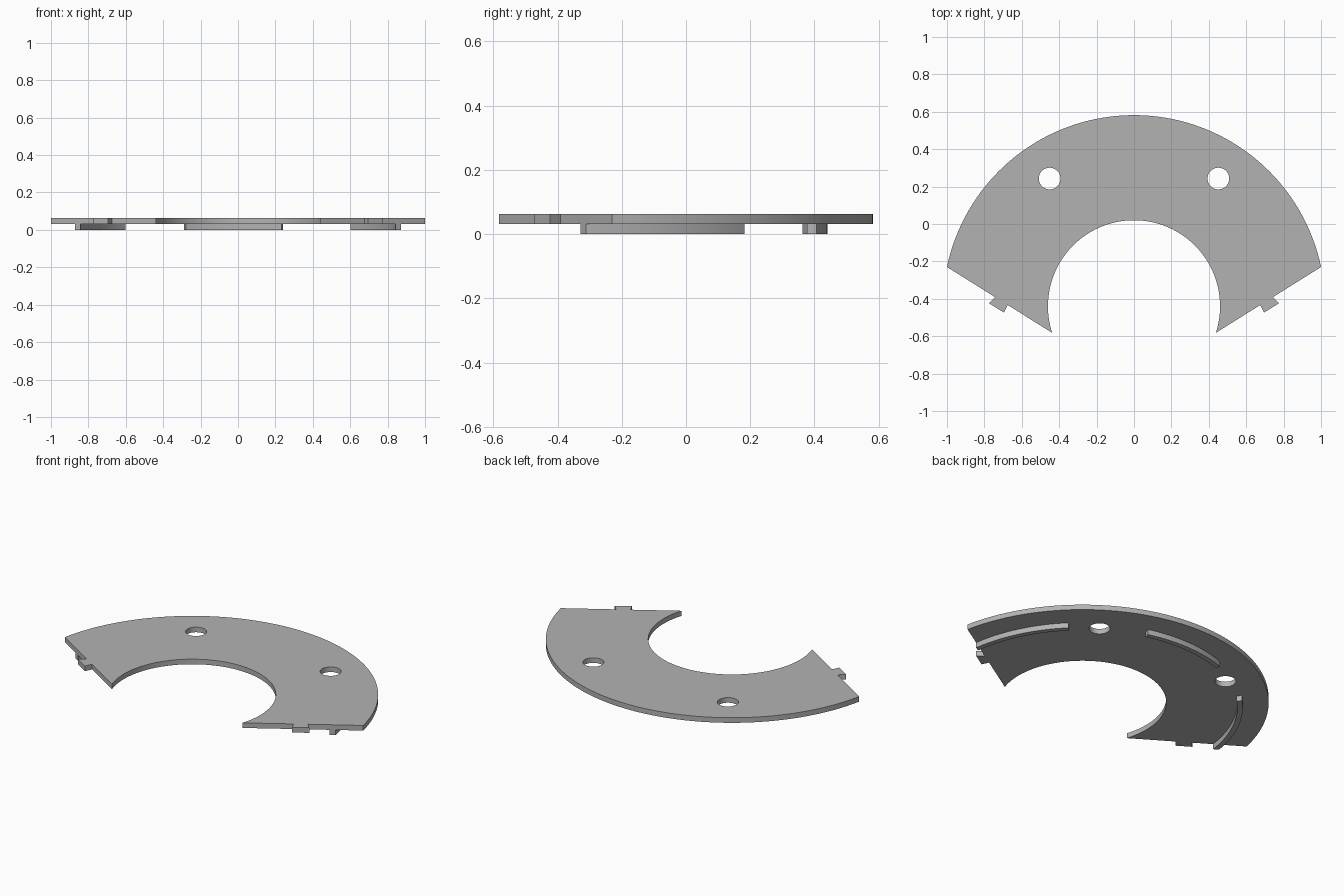
import bpy
import bmesh
from math import atan2, cos, sin, hypot, radians, pi
from mathutils import Vector

if "Cube" in bpy.data.objects:
    bpy.data.objects.remove(bpy.data.objects["Cube"], do_unlink=True)

CENTRE = Vector((0, -0.44))
OUTER, INNER = 1.022, 0.46
RIB_OUT, RIB_IN = 0.88, 0.85
UNDERSIDE, TOP = 0.032, 0.063
OUT_CORNER, IN_CORNER = Vector((1, -0.23)), Vector((0.437, -0.582))

grey = bpy.data.materials.new("plain grey")
grey.use_nodes = True
colour = (0.45, 0.45, 0.45, 1)
grey.diffuse_color = colour
grey.node_tree.nodes["Principled BSDF"].inputs["Base Color"].default_value = colour


def arc(radius, start, end, steps):
    """Points on an arc about the ring centre."""
    angles = [start + (end - start) * i / steps for i in range(steps + 1)]
    return [CENTRE + radius * Vector((cos(a), sin(a))) for a in angles]


def angle_of(point):
    d = point - CENTRE
    return atan2(d.y, d.x)


def mirrored(points):
    return [Vector((-p.x, p.y)) for p in reversed(points)]


def prism(name, outline, bottom, top):
    """Extrude a counter-clockwise outline upward."""
    bm = bmesh.new()
    face = bm.faces.new([bm.verts.new((p.x, p.y, bottom)) for p in outline])
    lid = bmesh.ops.extrude_face_region(bm, geom=[face])["geom"]
    verts = [v for v in lid if isinstance(v, bmesh.types.BMVert)]
    bmesh.ops.translate(bm, verts=verts, vec=(0, 0, top - bottom))
    bmesh.ops.recalc_face_normals(bm, faces=bm.faces)
    mesh = bpy.data.meshes.new(name)
    bm.to_mesh(mesh)
    bm.free()
    mesh.materials.append(grey)
    obj = bpy.data.objects.new(name, mesh)
    bpy.context.collection.objects.link(obj)
    return obj


def smooth(obj):
    bpy.ops.object.select_all(action="DESELECT")
    obj.select_set(True)
    bpy.context.view_layer.objects.active = obj
    bpy.ops.object.shade_smooth_by_angle(angle=radians(30))


def cut_radius_angle(radius):
    """Angle at which a circle about the ring centre meets the slanted end."""
    along = (OUT_CORNER - IN_CORNER).normalized()
    start = IN_CORNER - CENTRE
    b = start.dot(along)
    t = -b + (b * b - start.length_squared + radius * radius) ** 0.5
    return angle_of(CENTRE + start + along * t)


# Ring plate with a dovetail tab on each slanted end
a_out, a_in = angle_of(OUT_CORNER), angle_of(IN_CORNER)
slope = (OUT_CORNER.y - IN_CORNER.y) / (OUT_CORNER.x - IN_CORNER.x)
tab = [Vector((x, OUT_CORNER.y + (x - 1) * slope)) for x in (0.675, 0.742)]
tab[1:1] = [Vector((0.695, -0.474)), Vector((0.775, -0.424))]
outline = (tab + arc(OUTER, a_out, pi - a_out, 96) + mirrored(tab)
           + arc(INNER, pi - a_in, a_in, 96))
plate = prism("ring_plate", outline, UNDERSIDE, TOP)

# Two round bolt holes
for x in (-0.451, 0.451):
    bpy.ops.mesh.primitive_cylinder_add(vertices=48, radius=0.058, depth=0.3,
                                        location=(x, 0.243, 0.05))
    cutter = bpy.context.object
    cutter.hide_render = True
    cut = plate.modifiers.new("bolt_hole", "BOOLEAN")
    cut.object, cut.operation, cut.solver = cutter, "DIFFERENCE", "EXACT"
    bpy.context.view_layer.objects.active = plate
    bpy.ops.object.modifier_apply(modifier=cut.name)
    bpy.data.objects.remove(cutter, do_unlink=True)
smooth(plate)

# Curved locating ribs underneath; the side ribs end flush with the plate
side = (arc(RIB_OUT, cut_radius_angle(RIB_OUT), radians(45), 24)
        + arc(RIB_IN, radians(45), cut_radius_angle(RIB_IN), 24))
middle = (arc(RIB_OUT, radians(74.1), radians(109.1), 24)
          + arc(RIB_IN, radians(109.1), radians(74.1), 24))
for name, points in (("left_rib", side), ("right_rib", mirrored(side)),
                     ("middle_rib", middle)):
    smooth(prism(name, points, 0, UNDERSIDE))
